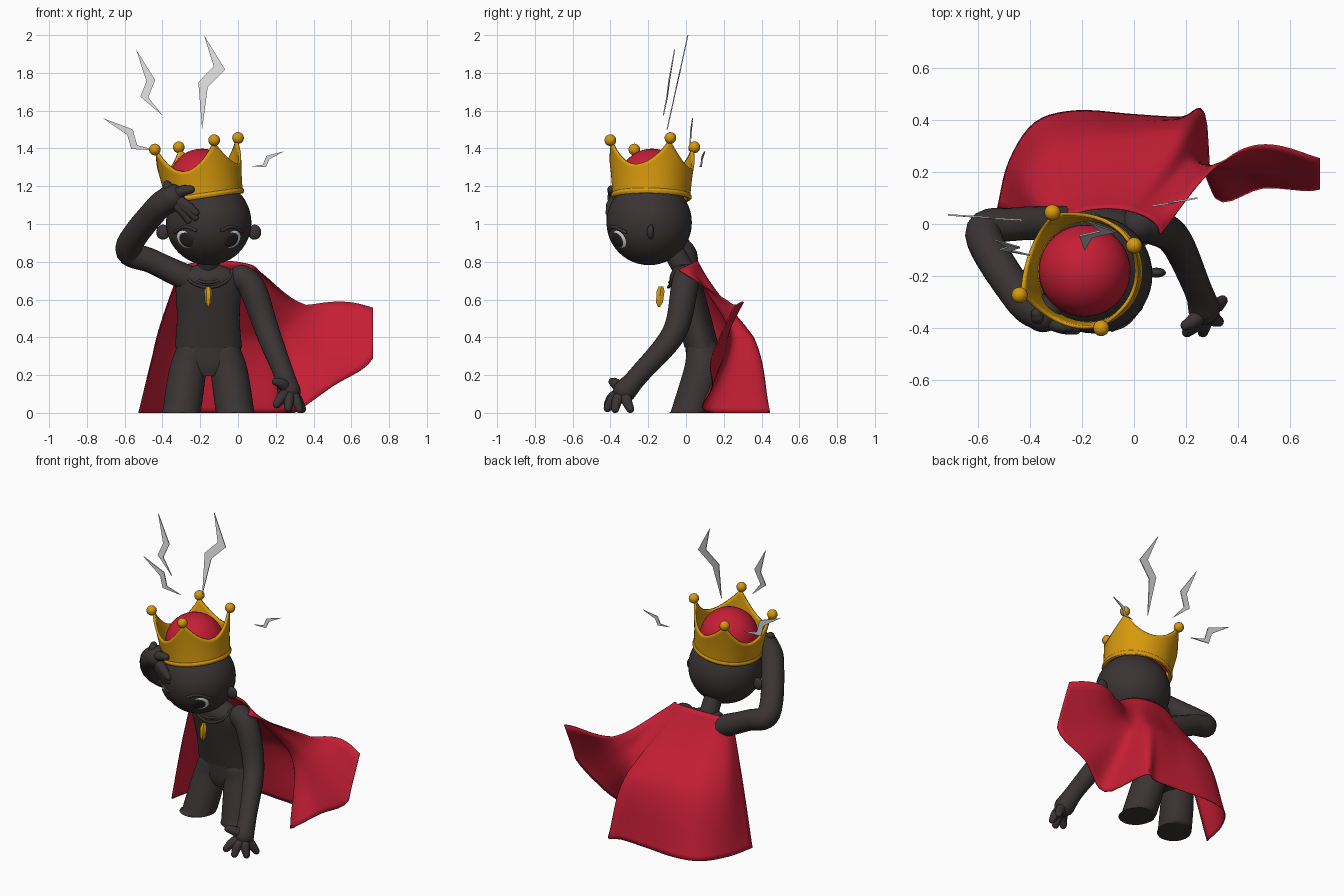
import bpy, bmesh, math
from mathutils import Vector

if "Cube" in bpy.data.objects:
    bpy.data.objects.remove(bpy.data.objects["Cube"])


def material(name, r, g, b):
    m = bpy.data.materials.new(name)
    m.diffuse_color = (r, g, b, 1)
    m.use_nodes = True
    m.node_tree.nodes["Principled BSDF"].inputs["Base Color"].default_value = m.diffuse_color
    return m


SKIN = material("charcoal", 0.042, 0.034, 0.033)
GOLD = material("gold", 0.68, 0.32, 0.004)
RED = material("crimson", 0.56, 0.013, 0.036)
GREY = material("bolt grey", 0.7, 0.7, 0.7)
WHITE = material("eye white", 0.8, 0.8, 0.8)
BLACK = material("iris black", 0.02, 0.017, 0.017)
SIDES = ((-1, "right"), (1, "left"))


def turn(n, full=math.tau):
    return [full * j / n for j in range(n)]


def add_object(name, verts, faces, mat, smooth=True):
    me = bpy.data.meshes.new(name)
    me.from_pydata([tuple(v) for v in verts], [], faces)
    bm = bmesh.new()
    bm.from_mesh(me)
    bmesh.ops.recalc_face_normals(bm, faces=bm.faces)
    bm.to_mesh(me)
    bm.free()
    me.materials.append(mat)
    ob = bpy.data.objects.new(name, me)
    bpy.context.collection.objects.link(ob)
    if smooth:
        bpy.ops.object.select_all(action='DESELECT')
        ob.select_set(True)
        bpy.context.view_layer.objects.active = ob
        bpy.ops.object.shade_smooth_by_angle(angle=math.radians(50))
    return ob


def grid(name, rows, mat, closed=True, caps=True):
    n, verts, faces = len(rows[0]), [v for r in rows for v in r], []
    for i in range(len(rows) - 1):
        for j in range(n if closed else n - 1):
            k = (j + 1) % n
            faces.append((i * n + j, i * n + k, (i + 1) * n + k, (i + 1) * n + j))
    if closed and caps:
        faces.append(tuple(range(n))[::-1])
        faces.append(tuple(range((len(rows) - 1) * n, len(rows) * n)))
    return add_object(name, verts, faces, mat)


def spline(pts, steps):
    # Catmull-Rom through points of any dimension
    pts = [Vector(p) for p in pts]
    out = []
    for i in range(len(pts) - 1):
        b, c = pts[i], pts[i + 1]
        a = pts[i - 1] if i else b * 2 - c
        d = pts[i + 2] if i + 2 < len(pts) else c * 2 - b
        for s in range(steps):
            t = s / steps
            out.append(0.5 * (2 * b + (c - a) * t + (2 * a - 5 * b + 4 * c - d) * t * t
                              + (3 * b - a - 3 * c + d) * t ** 3))
    return out + [pts[-1]]


def tube(name, path, mat, sides=20, steps=8):
    # round-ended limb through (x, y, z, radius)
    s = spline(path, steps)
    pos, rad = [v.to_3d() for v in s], [v[3] for v in s]
    tan = [(pos[min(i + 1, len(s) - 1)] - pos[max(i - 1, 0)]).normalized() for i in range(len(s))]
    arc = [math.pi / 2 * (1 - k / 4) * .95 for k in range(4)]
    rings = [(pos[0] - tan[0] * rad[0] * math.sin(a), tan[0], rad[0] * math.cos(a)) for a in arc]
    rings += list(zip(pos, tan, rad))
    rings += [(pos[-1] + tan[-1] * rad[-1] * math.sin(a), tan[-1], rad[-1] * math.cos(a)) for a in arc[::-1]]
    q, prev, rows = tan[0].to_track_quat('Z', 'Y'), tan[0], []
    for p, t, r in rings:
        q = prev.rotation_difference(t) @ q
        prev = t
        row = [p + q @ Vector((math.cos(a) * r, math.sin(a) * r, 0)) for a in turn(sides)]
        rows.append([Vector((v.x, v.y, max(v.z, 0))) for v in row])
    return grid(name, rows, mat)


def ball(name, c, rx, mat, seg=32, ry=None, rz=None):
    rows = []
    for i in range(seg // 2 + 1):
        a = math.pi * min(max(2 * i / seg, 0.005), 0.995)
        rows.append([(c[0] + rx * math.sin(a) * math.cos(b), c[1] + (ry or rx) * math.sin(a) * math.sin(b),
                      c[2] - (rz or rx) * math.cos(a)) for b in turn(seg)])
    return grid(name, rows, mat)


MID = -0.157
# hips and shirt: z, centre y, half width, half depth
hips = spline([(.195, .088, .07, .07), (.25, .09, .165, .086), (.35, .084, .172, .087)], 4)
shirt = spline([(.345, .084, .178, .092), (.5, .045, .166, .09), (.69, -.002, .172, .085),
                (.75, -.007, .135, .068), (.785, -.01, .06, .05)], 4)
for name, sections in (("hips", hips), ("shirt", shirt)):
    grid(name, [[(MID + w * math.cos(a), y + d * math.sin(a), z) for a in turn(40)]
                for z, y, w, d in sections], SKIN)

# thighs, cut flat on the ground
for s, side in SIDES:
    tube(side + "_leg", [(MID + s * .088, .088, .32, .086), (MID + s * .113, .082, .2, .099),
                         (MID + s * .15, .005, -.06, .102)], SKIN, 28)

# neck and head
tube("neck", [(MID, 0, .74, .058), (MID, -.08, .88, .055)], SKIN)
HEAD, HR = Vector((-.155, -.195, 1.008)), .226
ball("head", HEAD, HR, SKIN, 48)
for s, side in SIDES:
    ball(side + "_ear", (HEAD.x + s * .242, -.187, .957), .036, SKIN, 20, .019, .04)


def on_head(x, z):
    dx, dz = x - HEAD.x, z - HEAD.z
    return HEAD + Vector((dx, -math.sqrt(HR * HR - dx * dx - dz * dz), dz))


def head_disc(name, x, z, radius, lift, mat):
    q = (on_head(x, z) - HEAD).to_track_quat('Z', 'Y')
    rows = []
    for i in range(6):
        a = radius / HR * max(i / 5, .02)
        rows.append([HEAD + q @ (Vector((math.sin(a) * math.cos(b), math.sin(a) * math.sin(b), math.cos(a)))
                                 * (HR + (lift if i < 5 else 0))) for b in turn(28)])
    grid(name, rows, mat, True, False)


# eyes and brows
for s, side in SIDES:
    head_disc(side + "_eye_white", HEAD.x + s * .13, .917, .05, .003, WHITE)
    head_disc(side + "_iris", HEAD.x + s * .122, .916, .045, .006, BLACK)
    brow = [(*on_head(HEAD.x + s * x, z), .009) for x, z in ((.07, .967), (.125, .985), (.18, .957))]
    tube(side + "_brow", brow, SKIN, 10)

# arms
tube("lowered_arm", [(.02, 0, .715, .07), (.08, -.01, .65, .072), (.16, -.065, .42, .064),
                     (.245, -.25, .2, .054), (.27, -.325, .115, .062)], SKIN)
tube("raised_arm", [(-.25, 0, .705, .07), (-.45, 0, .8, .064), (-.58, -.04, .87, .07),
                    (-.435, -.285, 1.075, .068), (-.35, -.345, 1.14, .072)], SKIN)

# fingers fan out from each palm to their tips, thumb first
hands = {
    "lowered": ((.275, -.325, .115), [(.2, -.39, .165), (.205, -.415, .045), (.265, -.415, .025),
                                      (.325, -.375, .02), (.34, -.295, .02)]),
    "raised": ((-.36, -.355, 1.14), [(-.375, -.345, 1.21), (-.25, -.395, 1.182), (-.225, -.405, 1.06),
                                     (-.225, -.4, 1.035), (-.26, -.385, 1.02)])}
for hand, (palm, tips) in hands.items():
    for k, tip in enumerate(tips):
        mid = Vector(palm).lerp(Vector(tip), .6) + Vector((0, -.008, .01))
        tube("%s_finger_%d" % (hand, k + 1), [(*palm, .035), (*mid, .029), (*tip, .021)], SKIN, 12, 4)

# neck cords and pendant
for i, (w, drop) in enumerate(((.125, .09), (.095, .065))):
    tube("neck_cord_%d" % (i + 1), [(MID - w * math.cos(a), -.035 - (.058 - .006 * i) * math.sin(a),
                                     .755 - drop * math.sin(a), .008) for a in turn(9, math.pi * 9 / 8)], SKIN, 8, 2)
grid("pendant", [[(MID + w * math.cos(a), -.137 + w * 1.1 * math.sin(a) - (z - .62) * -.1, z) for a in turn(6)]
                 for z, w in ((.56, .004), (.585, .019), (.645, .022), (.67, .012))], GOLD)

# crown, tilted with the head
TIP, VALLEY, RIM = .29, .155, .206
axis_u, axis_v = Vector((.2215, .096, .031)).normalized(), Vector((-.0935, .22, -.0185))
axis_n = axis_u.cross(axis_v).normalized()
axis_v = axis_n.cross(axis_u)
base = Vector((-.22, -.178, 1.425)) - axis_n * .295


def crown_point(a, r, h):
    return base + axis_u * (r * math.cos(a)) + axis_v * (r * math.sin(a)) + axis_n * h


rows = []
for i in range(9):
    heights = [(a, i / 8 * (VALLEY + (TIP - VALLEY) * (1 - abs(math.sin(2 * a)) ** .8))) for a in turn(96)]
    rows.append([crown_point(a, RIM + .034 * (h / TIP) ** 1.5, h) for a, h in heights])
crown = grid("crown", rows, GOLD, True, False)
crown.modifiers.new("thickness", 'SOLIDIFY').thickness = .014
grid("crown_band", [[crown_point(a, RIM + .008 * math.cos(b), .014 + .014 * math.sin(b)) for a in turn(64)]
                    for b in turn(11, math.tau * 1.1)], GOLD, True, False)
for k in range(4):
    ball("crown_ball_%d" % (k + 1), crown_point(k * math.pi / 2, .242, TIP + .005), .031, GOLD, 20)
ball("crown_cushion", (-.19, -.18, 1.222), .177, RED, 40)

# cape, windblown to one side: collar arc, middle row and hem
collar = [(-.105 - .205 * math.cos(a), -.04 + .1 * math.sin(a), .757 + .048 * math.sin(a))
          for a in turn(11, math.pi * 1.1)]
middle = [(-.43, .02, .38), (-.42, .17, .4), (-.32, .29, .4), (-.18, .33, .4), (-.03, .34, .4), (.1, .355, .4),
          (.19, .345, .4), (.215, .25, .41), (.27, .22, .47), (.33, .235, .52), (.36, .25, .572)]
hem = [(-.525, .057, 0), (-.48, .24, 0), (-.38, .39, 0), (-.22, .435, 0), (0, .42, 0), (.18, .41, 0),
       (.27, .425, 0), (.315, .1, .01), (.5, .14, .14), (.715, .135, .29), (.715, .25, .555)]
columns = [spline(c, 14) for c in zip(*[spline(r, 5) for r in (collar, middle, hem)])]
for i, c in enumerate(columns):
    for j, v in enumerate(c):
        # billow along the free edge of the wing, and a hollow below the shoulders
        u = i / (len(columns) - 1)
        swell = u ** 12 * max(0, math.sin(math.pi * (j / 14 - 1)))
        hollow = .03 * math.sin(math.pi * u) * max(0, math.sin(math.pi * j / 14))
        v.x, v.y, v.z = min(v.x, .715), v.y + .035 * swell - hollow, max(v.z + .035 * swell, 0)
cape = grid("cape", columns, RED, False)
sol = cape.modifiers.new("thickness", 'SOLIDIFY')
sol.thickness, sol.offset = .006, 0

# lightning bolts: one zigzag laid from tail to tip, mirrored or bent per bolt
ZIGZAG = [(0, 0), (.5, .09), (.69, -.09), (1, 0), (.64, -.19), (.47, -.03)]
bolts = [((-.18, .01, 2.0), (-.19, -.1, 1.5), 1, .14), ((-.54, -.06, 1.925), (-.4, -.12, 1.575), 1, 0),
         ((-.715, .035, 1.56), (-.43, .015, 1.39), 1, 0), ((.245, .1, 1.385), (.07, .07, 1.305), -1, 0)]
for k, (tail, tip, flip, bend) in enumerate(bolts):
    tail, run = Vector(tail), Vector(tip) - Vector(tail)
    across = Vector((-run.z, 0, run.x)) * flip
    flat = [tail + run * (a - (bend if 0 < a < 1 else 0)) + across * (s + (bend if 0 < a < 1 else 0))
            for a, s in ZIGZAG]
    verts = [v + Vector((0, d, 0)) for d in (-.003, .003) for v in flat]
    faces = [(0, 1, 5), (1, 2, 4, 5), (2, 3, 4), (6, 11, 7), (7, 11, 10, 8), (8, 10, 9)]
    faces += [(i, (i + 1) % 6, 6 + (i + 1) % 6, 6 + i) for i in range(6)]
    add_object("lightning_bolt_%d" % (k + 1), verts, faces, GREY, False)
